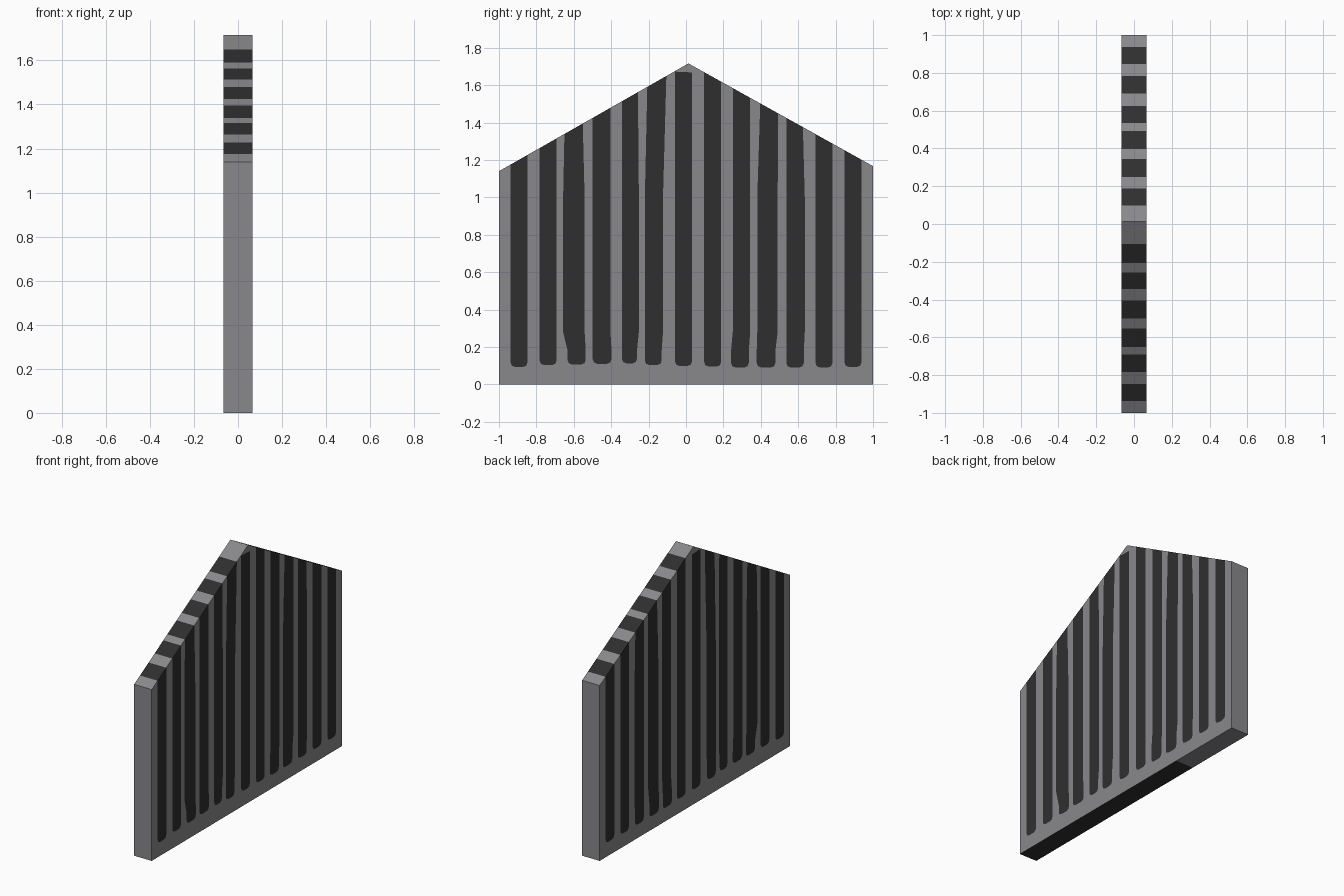
import bpy, bmesh

if "Cube" in bpy.data.objects:
    bpy.data.objects.remove(bpy.data.objects["Cube"])

T = 0.065                 # half thickness
APEX = (0.013, 1.716)     # ridge
EAVE_L, EAVE_R = 1.14, 1.167


def roof(y):
    ay, az = APEX
    if y < ay:
        return EAVE_L + (az - EAVE_L) * (y + 1) / (ay + 1)
    return EAVE_R + (az - EAVE_R) * (1 - y) / (1 - ay)


def material(name, rgb):
    m = bpy.data.materials.new(name)
    m.diffuse_color = (*rgb, 1)
    m.use_nodes = True
    m.node_tree.nodes["Principled BSDF"].inputs["Base Color"].default_value = m.diffuse_color
    return m


# Stripes: left/right edge near the bottom, in the middle, at the top, bottom height
STRIPES = [
    (-.938, -.847, -.938, -.847, -.938, -.847, .093),
    (-.783, -.692, -.783, -.692, -.783, -.692, .103),
    (-.633, -.536, -.657, -.542, -.650, -.552, .106),
    (-.499, -.398, -.499, -.404, -.499, -.404, .110),
    (-.343, -.262, -.343, -.252, -.343, -.257, .112),
    (-.220, -.130, -.220, -.123, -.207, -.105, .103),
    (-.059, .032, -.059, .032, -.059, .032, .098),
    (.097, .188, .097, .188, .097, .188, .095),
    (.241, .336, .250, .343, .250, .343, .090),
    (.378, .478, .381, .490, .397, .493, .090),
    (.536, .630, .536, .635, .536, .625, .090),
    (.692, .783, .692, .783, .692, .783, .090),
    (.847, .938, .847, .938, .847, .938, .093),
]
R = 0.025                 # stripe corner size
bm = bmesh.new()


def plate(points, mat):
    """The same flat region on both broad sides."""
    for x in (-T, T):
        f = bm.faces.new([bm.verts.new((x, y, z)) for y, z in points])
        f.material_index = mat


def band(a, b, mat):
    """Narrow face across the thickness."""
    pts = [(-T, *a), (T, *a), (T, *b), (-T, *b)]
    bm.faces.new([bm.verts.new(p) for p in pts]).material_index = mat


def edge(low, mid, top, z0):
    return [(low, 0), (low, z0 + R), (low, .18), (mid, .28), (mid, 1.0), (top, roof(top))]


left = [(-1, 0), (-1, EAVE_L)]
for i, (l0, r0, l1, r1, l2, r2, zb) in enumerate(STRIPES):
    el, er = edge(l0, l1, l2, zb), edge(r0, r1, r2, zb)
    # grey strip before this stripe
    plate(left + el[::-1], 0)
    band(left[-1], el[-1], 0)
    band(left[0], el[0], 1 if l0 < .485 else 0)
    # grey base under the rounded stripe end
    end = [(l0, zb + R), (l0 + .007, zb + .007), (l0 + R, zb),
           (r0 - R, zb), (r0 - .007, zb + .007), (r0, zb + R)]
    plate([(l0, 0)] + end + [(r0, 0)], 0)
    band(el[0], er[0], 1 if l0 < .485 else 0)
    # dark stripe; the middle one stops under a grey ridge cap
    if i == 6:
        a, b = (l2, 1.672), (r2, 1.668)
        plate(end + er[2:-1] + [b, a] + el[2:-1][::-1], 1)
        plate([a, b, er[-1], APEX, el[-1]], 0)
        el.insert(-1, a)
        er.insert(-1, b)
        band(el[-1], APEX, 0)
        band(APEX, er[-1], 0)
    else:
        plate(end + er[2:] + el[2:][::-1], 1)
        band(el[-1], er[-1], 1)
    left = er

# last grey strip and both plain ends
plate(left + [(1, EAVE_R), (1, 0)], 0)
band(left[-1], (1, EAVE_R), 0)
band(left[0], (1, 0), 0)
band((-1, 0), (-1, EAVE_L), 0)
band((1, 0), (1, EAVE_R), 0)

bmesh.ops.remove_doubles(bm, verts=bm.verts, dist=0.0005)
bmesh.ops.recalc_face_normals(bm, faces=bm.faces)
mesh = bpy.data.meshes.new("gable_panel")
bm.to_mesh(mesh)
bm.free()
mesh.materials.append(material("grey", (.25, .25, .265)))
mesh.materials.append(material("charcoal", (.028, .028, .028)))
bpy.context.collection.objects.link(bpy.data.objects.new("gable_panel", mesh))
